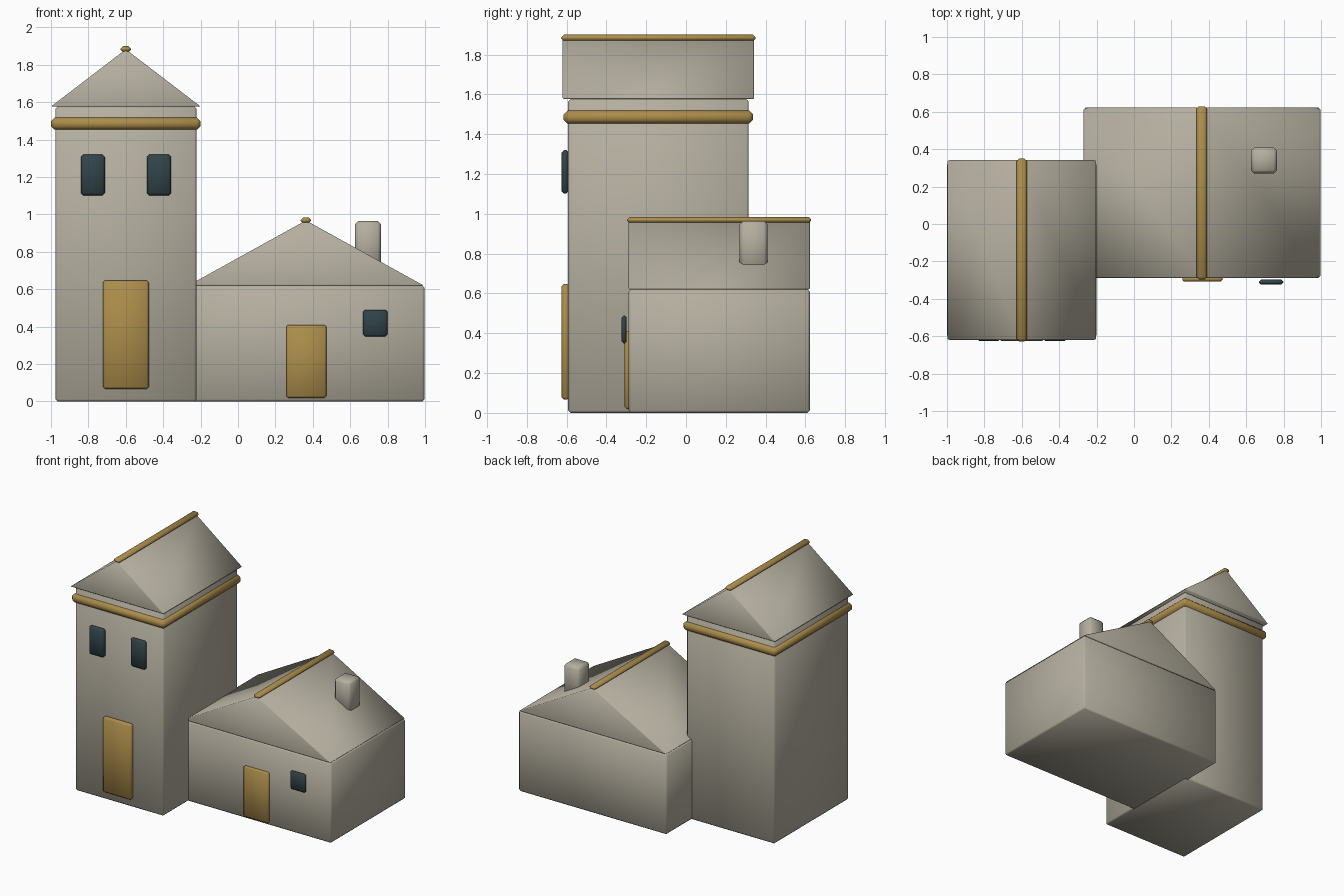
import bpy, bmesh
from math import radians

if "Cube" in bpy.data.objects:
    bpy.data.objects.remove(bpy.data.objects["Cube"])


def material(name, rgb):
    m = bpy.data.materials.new(name)
    m.diffuse_color = (*rgb, 1)
    m.use_nodes = True
    m.node_tree.nodes["Principled BSDF"].inputs["Base Color"].default_value = m.diffuse_color
    return m


STONE = material("warm_stone", (0.46, 0.43, 0.35))
GOLD = material("ochre", (0.41, 0.265, 0.07))
GLASS = material("dark_glass", (0.03, 0.056, 0.064))


def finish(name, bm, bevel, mat):
    """Make the object with a single chamfer, shaded softly across it."""
    bmesh.ops.recalc_face_normals(bm, faces=bm.faces)
    mesh = bpy.data.meshes.new(name)
    bm.to_mesh(mesh)
    bm.free()
    ob = bpy.data.objects.new(name, mesh)
    bpy.context.collection.objects.link(ob)
    mesh.materials.append(mat)
    mod = ob.modifiers.new("bevel", "BEVEL")
    mod.width, mod.segments = bevel, 1
    mod.limit_method = "ANGLE"
    bpy.ops.object.select_all(action="DESELECT")
    ob.select_set(True)
    bpy.context.view_layer.objects.active = ob
    bpy.ops.object.modifier_apply(modifier=mod.name)
    bpy.ops.object.shade_smooth_by_angle(angle=radians(50))
    return ob


def box(name, x, y, z, bevel=0.012, mat=STONE):
    """Chamfered box from (min, max) ranges."""
    bm = bmesh.new()
    bmesh.ops.create_cube(bm, size=1)
    for v in bm.verts:
        v.co = [(a + b) / 2 + c * (b - a) for c, (a, b) in zip(v.co, (x, y, z))]
    return finish(name, bm, bevel, mat)


def gable(name, x, y, z):
    """Triangular prism roof with its ridge along y."""
    bm = bmesh.new()
    profile = [(x[0], z[0]), (x[1], z[0]), ((x[0] + x[1]) / 2, z[1])]
    face = bm.faces.new([bm.verts.new((px, y[0], pz)) for px, pz in profile])
    ext = bmesh.ops.extrude_face_region(bm, geom=[face])
    moved = [v for v in ext["geom"] if isinstance(v, bmesh.types.BMVert)]
    bmesh.ops.translate(bm, verts=moved, vec=(0, y[1] - y[0], 0))
    return finish(name, bm, 0.005, STONE)


# Tower
box("tower_walls", (-0.977, -0.222), (-0.592, 0.315), (0, 1.577))
box("tower_belt", (-1.0, -0.2), (-0.615, 0.337), (1.453, 1.519), 0.02, GOLD)
gable("tower_roof", (-1.0, -0.2), (-0.62, 0.342), (1.577, 1.883))
box("tower_ridge", (-0.628, -0.572), (-0.627, 0.35), (1.867, 1.9), 0.014, GOLD)
box("tower_door", (-0.723, -0.477), (-0.625, -0.585), (0.067, 0.648), 0.012, GOLD)
for i, cx in enumerate((-0.776, -0.422)):
    box(f"tower_window_{i + 1}", (cx - 0.064, cx + 0.064), (-0.625, -0.59),
        (1.102, 1.32), 0.012, GLASS)

# House
box("house_walls", (-0.27, 0.997), (-0.288, 0.622), (0, 0.621))
gable("house_roof", (-0.267, 0.993), (-0.288, 0.622), (0.62, 0.968))
box("house_ridge", (0.335, 0.391), (-0.296, 0.629), (0.953, 0.984), 0.013, GOLD)
box("house_door", (0.258, 0.472), (-0.308, -0.28), (0.02, 0.41), 0.009, GOLD)
box("house_window", (0.668, 0.799), (-0.324, -0.298), (0.348, 0.49), 0.011, GLASS)
box("chimney", (0.626, 0.765), (0.27, 0.41), (0.72, 0.965), 0.018)
